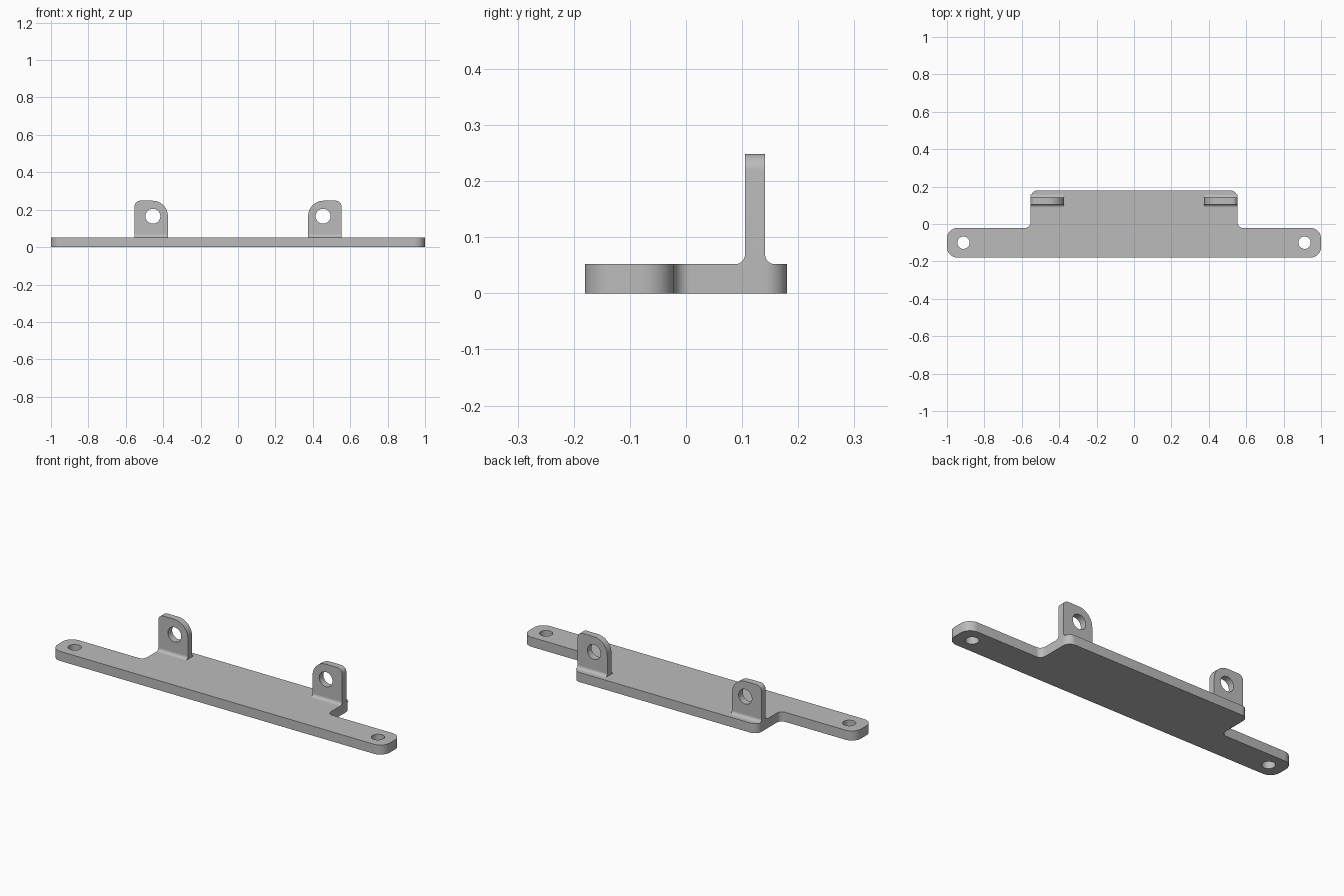
import bpy, bmesh, math
from mathutils import Vector

if "Cube" in bpy.data.objects:
    bpy.data.objects.remove(bpy.data.objects["Cube"], do_unlink=True)

grey = bpy.data.materials.new("plain_grey")
grey.use_nodes = True
colour = (0.5, 0.5, 0.5, 1)
grey.diffuse_color = colour
grey.node_tree.nodes["Principled BSDF"].inputs["Base Color"].default_value = colour


def rounded(corners, steps=10):
    """Outline from (u, v, radius) corners; radius 0 keeps a sharp corner."""
    out = []
    for i, (u, v, r) in enumerate(corners):
        p = Vector((u, v))
        if r == 0:
            out.append(p)
            continue
        a = (Vector(corners[i - 1][:2]) - p).normalized()
        b = (Vector(corners[(i + 1) % len(corners)][:2]) - p).normalized()
        centre = p + (a + b) * r  # all corners are right angles
        for k in range(steps + 1):
            t = math.pi / 2 * k / steps
            out.append(centre - b * r * math.cos(t) - a * r * math.sin(t))
    return out


def circle(u, v, r, n=40):
    return [Vector((u + r * math.cos(2 * math.pi * k / n),
                    v + r * math.sin(2 * math.pi * k / n))) for k in range(n)]


def prism(name, loops, place, depth):
    """Fill an outline with holes, then extrude it along depth."""
    bm = bmesh.new()
    for loop in loops:
        verts = [bm.verts.new(place(p.x, p.y)) for p in loop]
        for i in range(len(verts)):
            bm.edges.new((verts[i - 1], verts[i]))
    bmesh.ops.remove_doubles(bm, verts=bm.verts[:], dist=1e-5)
    bmesh.ops.triangle_fill(bm, edges=bm.edges[:], use_beauty=True)
    ext = bmesh.ops.extrude_face_region(bm, geom=bm.faces[:], use_keep_orig=True)
    moved = [g for g in ext["geom"] if isinstance(g, bmesh.types.BMVert)]
    bmesh.ops.translate(bm, verts=moved, vec=Vector(depth))
    bmesh.ops.recalc_face_normals(bm, faces=bm.faces[:])
    mesh = bpy.data.meshes.new(name)
    bm.to_mesh(mesh)
    bm.free()
    mesh.materials.append(grey)
    obj = bpy.data.objects.new(name, mesh)
    bpy.context.collection.objects.link(obj)
    bpy.ops.object.select_all(action='DESELECT')
    obj.select_set(True)
    bpy.context.view_layer.objects.active = obj
    bpy.ops.object.shade_smooth_by_angle(angle=math.radians(30))
    return obj


TOP = 0.052                    # plate thickness
INNER, OUTER = 0.375, 0.553    # lug sides
FRONT, BACK = 0.105, 0.141     # lug faces
R = 0.017                      # lug base fillet

# Base plate with two narrow ears and a screw hole in each
half = [(1, -0.18, 0.057), (1, -0.021, 0.057), (OUTER, -0.021, 0.03), (OUTER, 0.18, 0.04)]
outline = half + [(-u, v, r) for u, v, r in reversed(half)]
prism("base_plate",
      [rounded(outline), circle(0.912, -0.1, 0.033), circle(-0.912, -0.1, 0.033)],
      lambda u, v: (u, v, 0), (0, 0, TOP))

# Upright lugs with pin holes, each on a filleted foot
lug = rounded([(INNER, TOP + R, 0), (OUTER, TOP + R, 0), (OUTER, 0.248, 0.03), (INNER, 0.248, 0.082)])
low, high = TOP - 0.001, TOP + R
foot = rounded([(FRONT - R, low, 0), (FRONT - R, TOP, 0), (FRONT, TOP, R), (FRONT, high, 0),
                (BACK, high, 0), (BACK, TOP, R), (BACK + R, TOP, 0), (BACK + R, low, 0)])
for side, s in (("left", 1), ("right", -1)):
    prism(side + "_lug", [lug, circle(0.455, 0.165, 0.04)],
          lambda u, v: (s * u, FRONT, v), (0, BACK - FRONT, 0))
    prism(side + "_lug_foot", [foot],
          lambda u, v: (s * INNER, u, v), (s * (OUTER - INNER), 0, 0))
